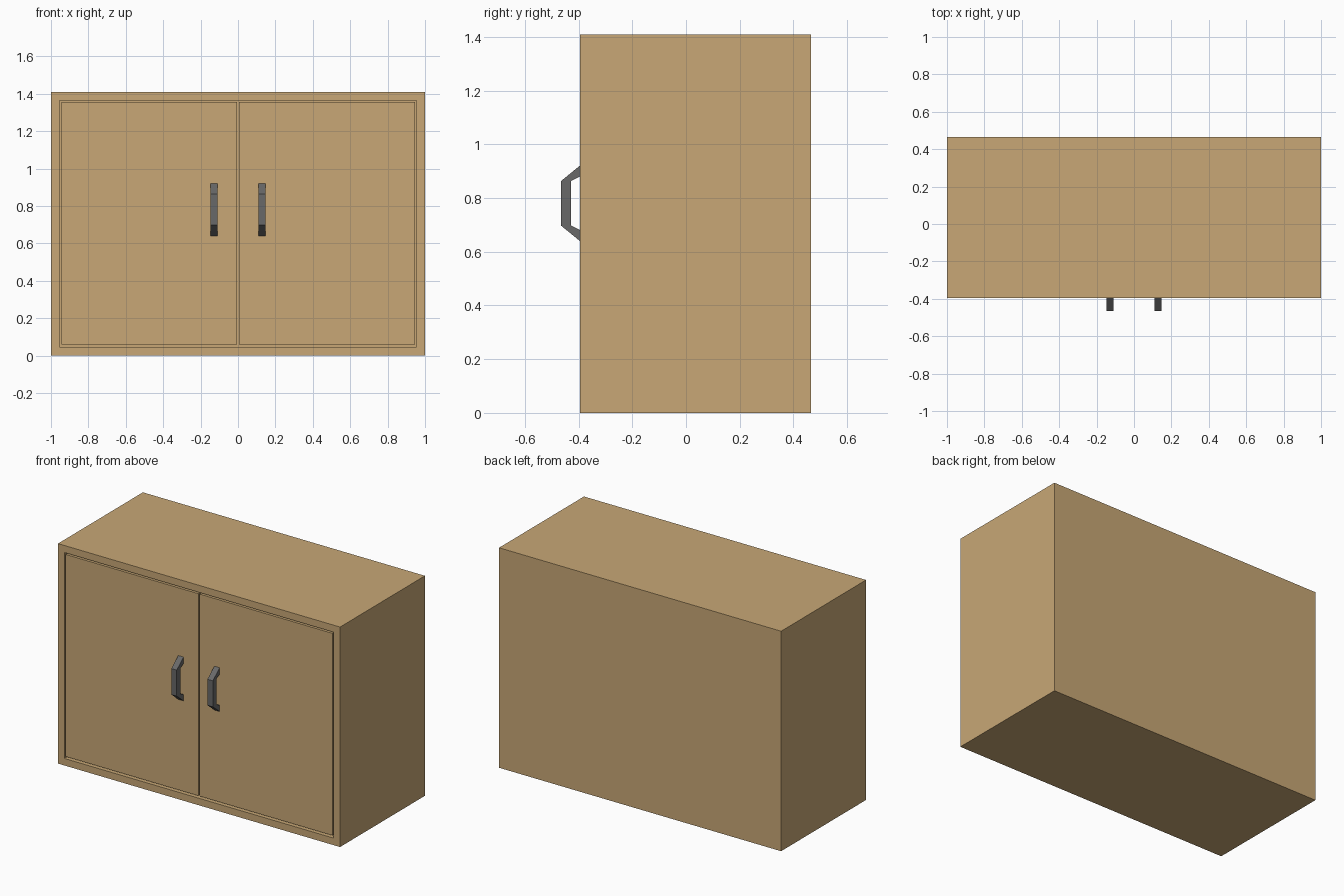
import bpy, bmesh

if "Cube" in bpy.data.objects:
    bpy.data.objects.remove(bpy.data.objects["Cube"])

W, H = 1.0, 1.41                 # half width, height
FRONT, BACK = -0.395, 0.465
WALL, GAP = 0.045, 0.01


def material(name, color):
    m = bpy.data.materials.new(name)
    m.diffuse_color = (*color, 1)
    m.use_nodes = True
    m.node_tree.nodes["Principled BSDF"].inputs["Base Color"].default_value = m.diffuse_color
    return m


WOOD = material("wood", (0.58, 0.39, 0.18))
METAL = material("dark_metal", (0.14, 0.14, 0.14))


def finish(name, bm, mat):
    bmesh.ops.recalc_face_normals(bm, faces=bm.faces)
    me = bpy.data.meshes.new(name)
    bm.to_mesh(me)
    bm.free()
    me.materials.append(mat)
    ob = bpy.data.objects.new(name, me)
    bpy.context.collection.objects.link(ob)
    return ob


def box_mesh(x0, x1, y0, y1, z0, z1):
    bm = bmesh.new()
    bmesh.ops.create_cube(bm, size=1)
    for v in bm.verts:
        v.co = (x1 if v.co.x > 0 else x0,
                y1 if v.co.y > 0 else y0,
                z1 if v.co.z > 0 else z0)
    return bm


def prism_mesh(profile, x0, x1):
    # extrude a (y, z) outline along x
    bm = bmesh.new()
    face = bm.faces.new([bm.verts.new((x0, y, z)) for y, z in profile])
    ext = bmesh.ops.extrude_face_region(bm, geom=[face], use_keep_orig=True)
    for v in ext["geom"]:
        if isinstance(v, bmesh.types.BMVert):
            v.co.x = x1
    return bm


# Carcass: box hollowed out from the front
bm = box_mesh(-W, W, FRONT, BACK, 0, H)
bm.normal_update()
front = min(bm.faces, key=lambda f: f.calc_center_median().y)
bmesh.ops.inset_region(bm, faces=[front], thickness=WALL, use_even_offset=True)
opening = bmesh.ops.extrude_discrete_faces(bm, faces=[front])["faces"][0]
for v in opening.verts:
    v.co.y = BACK - WALL
finish("cabinet_body", bm, WOOD)

# Flush doors and bent bar handles, one per side
HANDLE = [(FRONT, 0.921), (-0.465, 0.864), (-0.465, 0.697), (FRONT, 0.64),
          (FRONT, 0.681), (-0.429, 0.698), (-0.429, 0.863), (FRONT, 0.88)]
for side, s in (("left", -1), ("right", 1)):
    xs = sorted((s * GAP / 2, s * (W - WALL - GAP)))
    finish(side + "_door",
           box_mesh(*xs, FRONT, FRONT + 0.045, WALL + 0.005 + GAP, H - WALL - 0.005 - GAP / 2), WOOD)
    finish(side + "_handle",
           prism_mesh(HANDLE, s * 0.128 - 0.019, s * 0.128 + 0.019), METAL)
